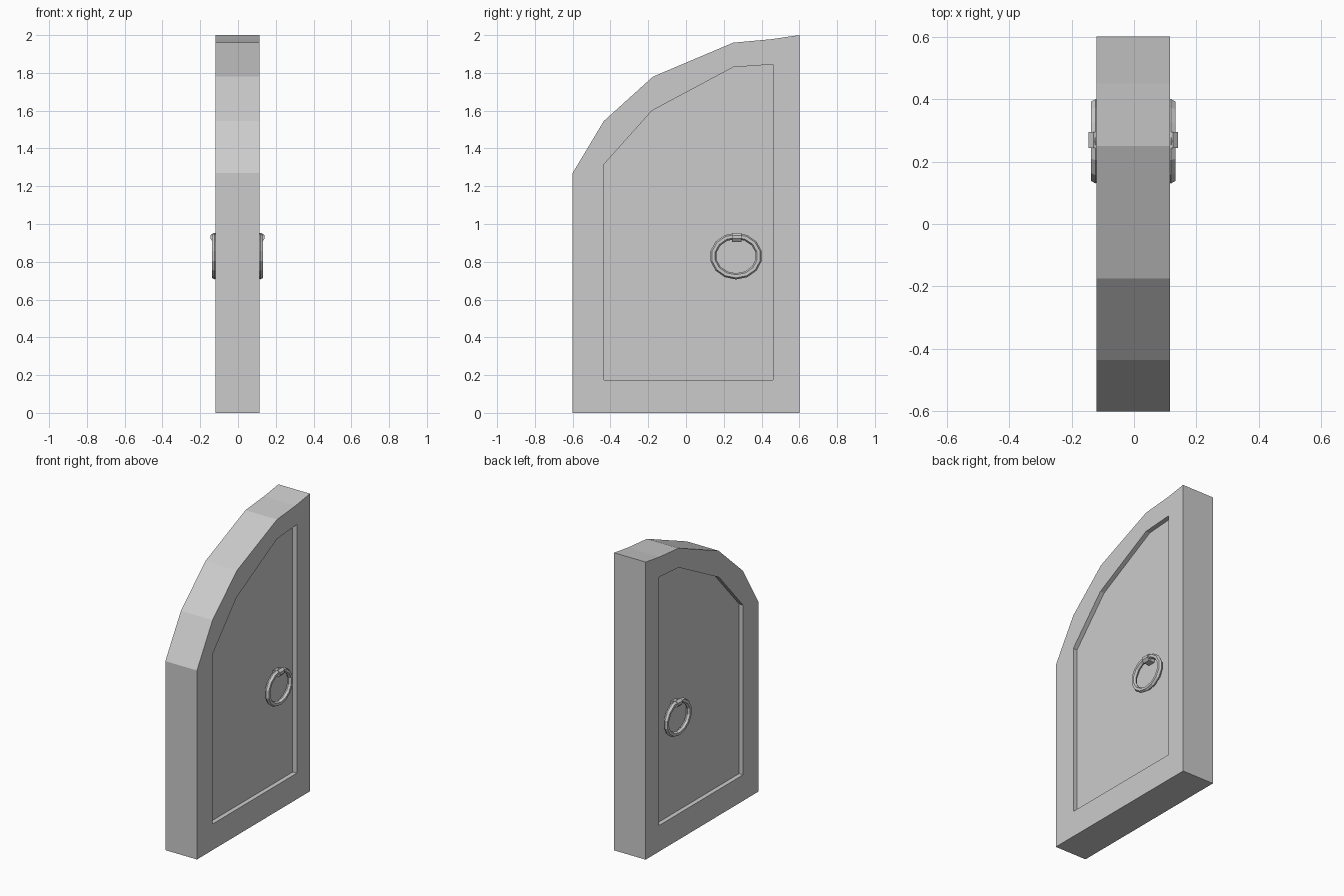
import bpy, bmesh, math
from mathutils import Vector

cube = bpy.data.objects.get("Cube")
if cube:
    bpy.data.objects.remove(cube, do_unlink=True)

MID = -0.0025       # x of the door's middle plane
HALF = 0.1175       # half thickness of the door
RECESS = 0.03       # depth of the sunken panel

grey = bpy.data.materials.new("grey")
grey.use_nodes = True
grey.diffuse_color = (0.6, 0.6, 0.6, 1)
grey.node_tree.nodes["Principled BSDF"].inputs["Base Color"].default_value = (0.6, 0.6, 0.6, 1)


def add_object(name, bm):
    bmesh.ops.recalc_face_normals(bm, faces=bm.faces)
    mesh = bpy.data.meshes.new(name)
    bm.to_mesh(mesh)
    bm.free()
    mesh.materials.append(grey)
    obj = bpy.data.objects.new(name, mesh)
    bpy.context.collection.objects.link(obj)
    return obj


def extrude_profile(name, points, offset):
    """Extrude a closed outline of 3D points along an offset."""
    bm = bmesh.new()
    face = bm.faces.new([bm.verts.new(p) for p in points])
    ext = bmesh.ops.extrude_face_region(bm, geom=[face])["geom"]
    bmesh.ops.translate(bm, vec=offset, verts=[v for v in ext if isinstance(v, bmesh.types.BMVert)])
    return add_object(name, bm)


# Door leaf with a half-arched top
outline = [(-0.6, 0), (0.6, 0), (0.6, 2), (0.45, 1.978), (0.25, 1.96),
           (-0.175, 1.78), (-0.435, 1.545), (-0.6, 1.27)]
door = extrude_profile("door_leaf", [(MID - HALF, y, z) for y, z in outline], (2 * HALF, 0, 0))

# Sunken panel on both faces
panel = [(-0.435, 0.175), (0.46, 0.175), (0.46, 1.845), (0.25, 1.83),
         (-0.18, 1.6), (-0.435, 1.315)]
for side in (-1, 1):
    start = MID + side * (HALF - RECESS)
    cutter = extrude_profile("panel_cutter", [(start, y, z) for y, z in panel], (side * 0.1, 0, 0))
    cutter.hide_render = True
    cut = door.modifiers.new("panel_cut", "BOOLEAN")
    cut.operation = "DIFFERENCE"
    cut.solver = "EXACT"
    cut.object = cutter
    bpy.context.view_layer.objects.active = door
    bpy.ops.object.modifier_apply(modifier=cut.name)
    bpy.data.objects.remove(cutter, do_unlink=True)


def make_ring(name, center, radius_y, radius_z, tube, segments=14, sides=6):
    """Faceted oval ring lying in the yz plane."""
    bm = bmesh.new()
    loops = []
    for i in range(segments):
        a = math.tau * (i + 0.5) / segments
        loop = []
        for j in range(sides):
            b = math.tau * j / sides
            r = tube * math.cos(b)
            offset = Vector((tube * math.sin(b), (radius_y + r) * math.cos(a), (radius_z + r) * math.sin(a)))
            loop.append(bm.verts.new(Vector(center) + offset))
        loops.append(loop)
    for i in range(segments):
        p, q = loops[i], loops[(i + 1) % segments]
        for j in range(sides):
            k = (j + 1) % sides
            bm.faces.new((p[j], p[k], q[k], q[j]))
    return add_object(name, bm)


# Ring handle and its bracket on each face
bracket = [(0.08, 0.935), (0.128, 0.953), (0.1435, 0.94), (0.1435, 0.922),
           (0.13, 0.905), (0.08, 0.905)]
for side, label in ((-1, "right"), (1, "left")):
    make_ring(label + "_ring_handle", (MID + side * 0.121, 0.265, 0.83), 0.122, 0.107, 0.0165)
    extrude_profile(label + "_ring_bracket", [(MID + side * x, 0.244, z) for x, z in bracket], (0, 0.05, 0))
